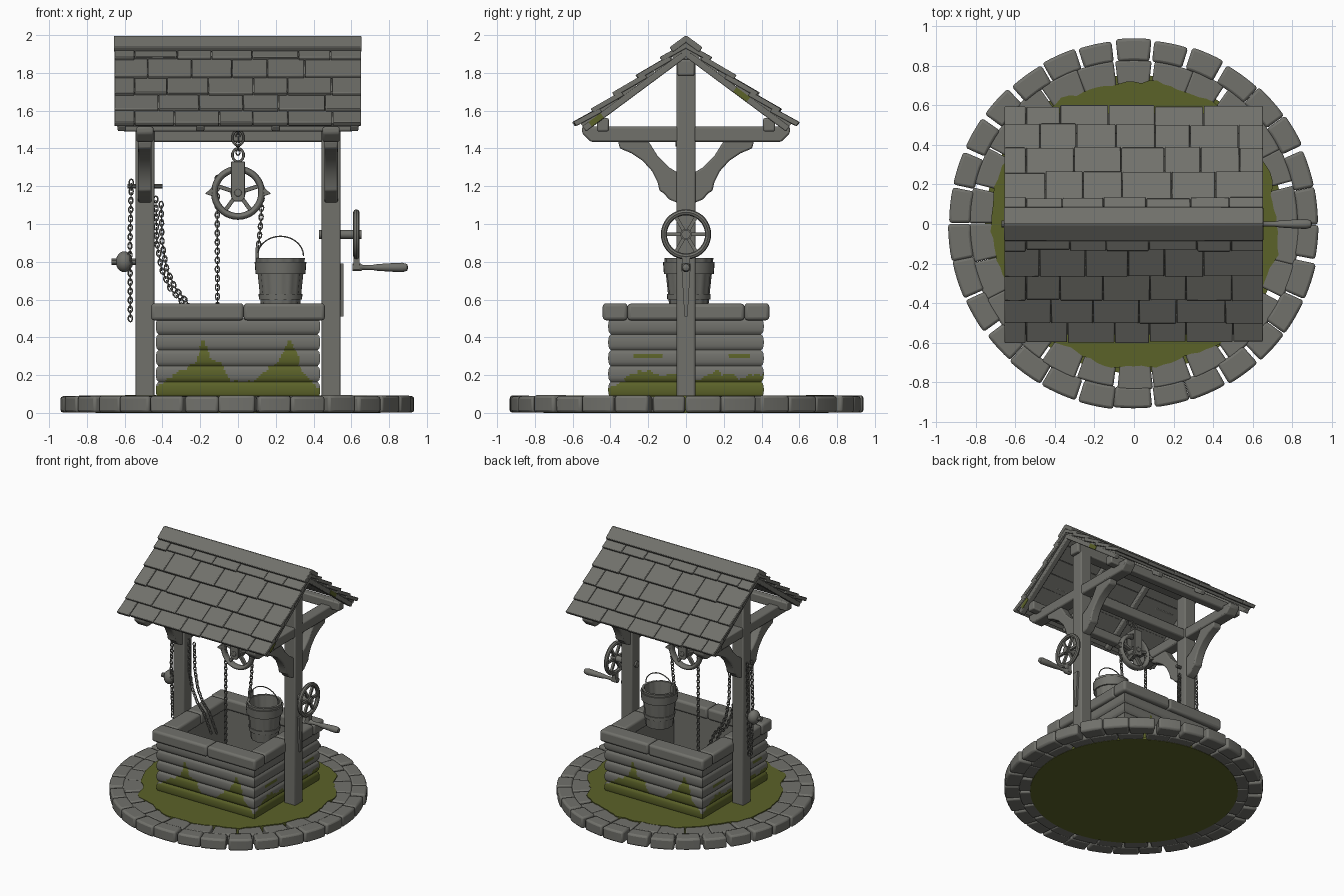
import bpy, bmesh, math, random
from mathutils import Vector, Matrix, Euler, noise

if "Cube" in bpy.data.objects:
    bpy.data.objects.remove(bpy.data.objects["Cube"])
random.seed(4)
pi, sin, cos = math.pi, math.sin, math.cos

def material(name, col):
    m = bpy.data.materials.new(name)
    m.diffuse_color = (*col, 1)
    m.use_nodes = True
    m.node_tree.nodes["Principled BSDF"].inputs["Base Color"].default_value = m.diffuse_color
    return m
GREY = material("weathered grey", (0.165, 0.165, 0.148))
MOSS = material("moss green", (0.105, 0.122, 0.022))

# ---------- helpers ----------
def finish(bm, name, mats=(GREY,), bevel=0.0, seg=2):
    bmesh.ops.recalc_face_normals(bm, faces=bm.faces)
    me = bpy.data.meshes.new(name)
    bm.to_mesh(me); bm.free()
    for m in mats:
        me.materials.append(m)
    ob = bpy.data.objects.new(name, me)
    bpy.context.collection.objects.link(ob)
    if bevel:
        b = ob.modifiers.new("bevel", 'BEVEL')
        b.width, b.segments, b.limit_method = bevel, seg, 'ANGLE'
        b.angle_limit = math.radians(35)

def TRS(loc, rot=(0, 0, 0), s=(1, 1, 1)):
    return Matrix.LocRotScale(Vector(loc), Euler(rot), Vector(s))

def box(bm, lo, hi):
    lo, hi = Vector(lo), Vector(hi)
    bmesh.ops.create_cube(bm, size=1, matrix=TRS((lo + hi) / 2, s=hi - lo))

def prism(bm, pts, vec):
    a = [bm.verts.new(p) for p in pts]
    b = [bm.verts.new(Vector(p) + Vector(vec)) for p in pts]
    bm.faces.new(a); bm.faces.new(b[::-1])
    for i in range(len(a)):
        j = (i + 1) % len(a)
        bm.faces.new((a[i], a[j], b[j], b[i]))

def skin(bm, rings, closed):
    n = len(rings[0])
    for i in range(len(rings) - (0 if closed else 1)):
        p, q = rings[i], rings[(i + 1) % len(rings)]
        for k in range(n):
            bm.faces.new((p[k], p[(k + 1) % n], q[(k + 1) % n], q[k]))
    if not closed:
        bm.faces.new(rings[0]); bm.faces.new(rings[-1][::-1])

def tube(bm, pts, r, ref, n=6, closed=False):
    pts, ref, rings = [Vector(p) for p in pts], Vector(ref).normalized(), []
    for i, p in enumerate(pts):
        a = pts[i - 1] if closed or i else p
        b = pts[(i + 1) % len(pts)] if closed or i < len(pts) - 1 else p
        side = (b - a).normalized().cross(ref)
        rings.append([bm.verts.new(p + r * (cos(2*pi*k/n) * ref + sin(2*pi*k/n) * side)) for k in range(n)])
    skin(bm, rings, closed)

def lathe(bm, prof, n, mat, closed=False, groove=0):
    rings = [[bm.verts.new(mat @ Vector((r * (1 - (groove if k % 4 == 0 else 0)) * cos(2*pi*k/n),
              r * (1 - (groove if k % 4 == 0 else 0)) * sin(2*pi*k/n), h))) for k in range(n)] for r, h in prof]
    skin(bm, rings, closed)

def chain(bm, path, ref, step=0.024):
    path, pos, left = [Vector(p) for p in path], [], 0.0
    for a, b in zip(path, path[1:]):
        L = (b - a).length
        while left < L:
            pos.append((a.lerp(b, left / L), (b - a).normalized()))
            left += step
        left -= L
    for i, (p, t) in enumerate(pos):
        n = Vector(ref).normalized()
        w = t.cross(n)
        if i % 2:
            n, w = w, n
        tube(bm, [p + t * (0.018 * cos(2*pi*k/10)) + w * (0.011 * sin(2*pi*k/10)) for k in range(10)],
             0.004, n, 5, True)

def wheel(bm, mat, R, r, spokes, hub, depth):
    lathe(bm, [(R + r*cos(2*pi*k/8), depth * sin(2*pi*k/8)) for k in range(8)], 36, mat, True)
    lathe(bm, [(hub, -depth), (hub, depth)], 16, mat)
    for k in range(spokes):
        a = 2*pi*k/spokes + pi/2
        bmesh.ops.create_cube(bm, size=1, matrix=mat @ TRS((R/2*cos(a), R/2*sin(a), 0), (0, 0, a), (R, r*1.2, depth)))

# ---------- round stone base ----------
def ring(name, r0, r1, z1, count, bev):
    bm = bmesh.new()
    for k in range(count):
        a0 = 2*pi*(k + random.uniform(-.08, .08)) / count + 0.006
        a1 = 2*pi*(k + 1) / count - 0.006
        ro, zt = r1 + random.uniform(-.008, .006), z1 + random.uniform(-.004, .002)
        angs = [a0 + (a1 - a0) * i / 4 for i in range(5)]
        prism(bm, [(ro*cos(a), ro*sin(a), 0.002) for a in angs] +
              [(r0*cos(a), r0*sin(a), 0.002) for a in angs[::-1]], (0, 0, zt))
    finish(bm, name, bevel=bev)
ring("outer_paving_stones", 0.825, 0.937, 0.09, 30, 0.014)
ring("inner_paving_stones", 0.66, 0.835, 0.087, 26, 0.010)

bm = bmesh.new()
def moss_r(a):
    return 0.72 + 0.05 * noise.noise(Vector((3*cos(a), 3*sin(a), 0))) + 0.02 * noise.noise(Vector((11*cos(a), 11*sin(a), 5)))
prism(bm, [(moss_r(2*pi*k/120)*cos(2*pi*k/120), moss_r(2*pi*k/120)*sin(2*pi*k/120), 0.01) for k in range(120)], (0, 0, 0.083))
lathe(bm, [(0.755, 0.0), (0.755, 0.02)], 64, Matrix())
finish(bm, "mossy_ground", (MOSS,))

# ---------- well walls: grooved courses with moss low down ----------
front = [(-1, .13), (-.9, .17), (-.7, .22), (-.5, .27), (-.43, .4), (-.33, .3), (-.2, .25), (-.1, .17),
         (.2, .17), (.4, .24), (.55, .31), (.63, .39), (.72, .34), (.78, .22), (1, .13)]
sides = [(-1, .12), (-.8, .18), (-.6, .22), (-.2, .2), (.1, .17), (.4, .22), (.7, .19), (1, .21)]
def moss_height(tab, u):
    for (u0, h0), (u1, h1) in zip(tab, tab[1:]):
        if u <= u1:
            return h0 + (h1 - h0) * (u - u0) / (u1 - u0) + 0.025 * noise.noise(Vector((u * 14, h0, 1)))
    return tab[-1][1]
bm = bmesh.new()
NU, NZ, Z0, Z1, X, Y = 80, 40, 0.08, 0.50, 0.435, 0.412
for s in range(4):
    grid = []
    for j in range(NZ + 1):
        z = Z0 + (Z1 - Z0) * j / NZ
        g = 0.014 * (1 - abs(sin(pi * 5 * j / NZ)) ** 0.4)
        row = []
        for i in range(NU + 1):
            u = 2 * i / NU - 1
            x, y = X - g, Y - g
            row.append(bm.verts.new([(u*x, -y, z), (x, u*y, z), (-u*x, y, z), (-x, -u*y, z)][s]))
        grid.append(row)
    for j in range(NZ):
        for i in range(NU):
            f = bm.faces.new((grid[j][i], grid[j][i+1], grid[j+1][i+1], grid[j+1][i]))
            u, z = (2*i + 1) / NU - 1, Z0 + (Z1 - Z0) * (j + .5) / NZ
            streak = s % 2 and .285 < z < .315 and (-.68 < u < -.3 or .55 < u < .82)
            f.material_index = 1 if z < moss_height(sides if s % 2 else front, u) or streak else 0
bmesh.ops.remove_doubles(bm, verts=bm.verts, dist=0.0005)
finish(bm, "well_walls", (GREY, MOSS))
bm = bmesh.new()
for s in (-1, 1):
    box(bm, (-.40, s*.355 - .03, .08), (.40, s*.355 + .03, .5))
    box(bm, (s*.365 - .03, -.38, .08), (s*.365 + .03, .38, .5))
finish(bm, "well_lining")

# rim slabs
bm = bmesh.new()
for s in (-1, 1):
    for a, b in ((-.46, .03), (.03, .46)):
        box(bm, (a, s*.375 - .066, .49), (b, s*.375 + .066, .58))
    for a, b in ((-.31, .0), (.0, .31)):
        box(bm, (s*.39 - .066, a, .49), (s*.39 + .066, b, .578))
finish(bm, "well_rim", bevel=0.018, seg=3)

# ---------- timber frame ----------
bm = bmesh.new()
for s in (-1, 1):
    box(bm, (s*.493 - .05, -.05, .07), (s*.493 + .05, .05, 1.88))
    prism(bm, [(s*.493 - .045, y, z) for y, z in ((-.55, 1.515), (-.55, 1.48), (-.505, 1.435), (.505, 1.435), (.55, 1.48), (.55, 1.515))], (.09, 0, 0))
    box(bm, (-.61, s*.44 - .032, 1.49), (.61, s*.44 + .032, 1.56))     # purlin
    for t in (-1, 1):                                                 # curved brace
        prof = [(.04, 1.27), (.09, 1.30), (.15, 1.36), (.20, 1.44), (.36, 1.44), (.35, 1.40), (.29, 1.375), (.23, 1.335),
                (.18, 1.28), (.15, 1.22), (.14, 1.175), (.12, 1.165), (.09, 1.13), (.04, 1.11)]
        prism(bm, [(s*.493 - .036, t*y, z) for y, z in prof], (.072, 0, 0))
box(bm, (-.57, -.045, 1.785), (.57, .045, 1.87))                       # ridge beam
box(bm, (-.49, -.04, 1.435), (.49, .04, 1.51))                         # tie beam
finish(bm, "timber_frame", bevel=0.009)

# ---------- roof ----------
tilt = math.atan2(0.445, 0.6)
shingles, deck, rafters, patches = [bmesh.new() for _ in range(4)]
for s in (-1, 1):
    down, up = Vector((0, s*cos(tilt), -sin(tilt))), Vector((0, s*sin(tilt), cos(tilt)))
    def slab(bm, x0, x1, d0, d1, n0, n1, lift=0):
        o = Vector((0, 0, 1.985))
        prism(bm, [o + down*d0 + up*(n0 - lift) + Vector((x0, 0, 0)), o + down*d1 + up*n0 + Vector((x0, 0, 0)),
                   o + down*d1 + up*n1 + Vector((x0, 0, 0)), o + down*d0 + up*(n1 - lift) + Vector((x0, 0, 0))], (x1 - x0, 0, 0))
    for r, (d0, d1) in enumerate(((.03, .17), (.15, .33), (.31, .485), (.465, .63), (.61, .748))):
        x = -.657
        while x < .64:
            w = random.uniform(.17, .25) if x > -.65 or r % 2 else .11
            x1 = x + w if x + w < .56 else .654
            j = random.uniform(-.006, .004)
            slab(shingles, x + .002, x1 - .002, d0 - .02, d1 + j, -.027 + j/2, j/2, .022)
            x = x1
    slab(shingles, -.657, .654, -.005, .10, -.02, .012)                # ridge cap
    for k in range(6):
        slab(deck, -.64, .64, .12*k + .002, .12*k + .118, -.05, -.03)
    for x in (-.615, -.2, .2, .615):
        slab(rafters, x - .022, x + .022, 0, .72, -.083, -.048)
    a, b = ((.60, .68), (.37, .46))[s > 0]
    slab(patches, .618, .640, a, b, -.08, -.05)
finish(shingles, "roof_shingles", bevel=0.005)
finish(deck, "roof_boards")
finish(rafters, "roof_rafters", bevel=0.006)
finish(patches, "gable_moss", (MOSS,))

# ---------- pulley ----------
bm = bmesh.new()
wheel(bm, TRS((0, 0, 1.165), (pi/2, 0, 0)), .125, .018, 5, .04, .028)
lathe(bm, [(.02, -.055), (.02, .055)], 12, TRS((0, 0, 1.165), (pi/2, 0, 0)))
for s in (-1, 1):
    prism(bm, [(x, s*.042 - .009, z) for x, z in ((-.036, 1.14), (-.02, 1.12), (.02, 1.12), (.036, 1.14), (.036, 1.33), (-.036, 1.33))], (0, .018, 0))
    prism(bm, [(s*.13, -.02, 1.20), (s*.175, -.02, 1.16), (s*.13, -.02, 1.145)], (0, .04, 0))
box(bm, (-.036, -.05, 1.295), (.036, .05, 1.33))
tube(bm, [(.03*sin(2*pi*k/14), 0, 1.365 + .035*cos(2*pi*k/14)) for k in range(14)], .008, (0, 1, 0), 6, True)
tube(bm, [(.03*sin(2*pi*k/14), -.05, 1.455 + .04*cos(2*pi*k/14)) for k in range(14)], .007, (0, 1, 0), 6, True)
finish(bm, "pulley", bevel=0.004)

# ---------- chains ----------
bm = bmesh.new()
chain(bm, [(0, -.05, 1.49), (0, 0, 1.38)], (1, 0, 0))
chain(bm, [(-.11, 0, 1.24), (-.108, 0, .3)], (0, 1, 0))
chain(bm, [(.13, 0, 1.18), (.12, 0, 1.0), (.105, 0, .85)], (0, 1, 0))
for o in (0, .028):                                                   # slack chain into the well
    chain(bm, [(-.435 + o, o, 1.13 - o), (-.43 + o, o, .9), (-.405 + o, o, .76), (-.36 + o, o, .66), (-.30 + o, o, .59), (-.24 + o, o, .45)], (0, 1, 0))
    chain(bm, [(-.565, o*2 - .028, 1.22), (-.572, o*2 - .028, .9), (-.57, o - .014, .50)], (0, 1, 0))
finish(bm, "chains")

# chain cleat on the left post
bm = bmesh.new()
bmesh.ops.create_uvsphere(bm, u_segments=20, v_segments=12, radius=1, matrix=TRS((-.602, 0, .80), s=(.045, .05, .055)))
lathe(bm, [(.018, -.67), (.018, -.53)], 10, TRS((0, 0, .80), (0, pi/2, 0)))
lathe(bm, [(.012, -.585), (.012, -.40)], 10, TRS((0, 0, 1.20), (0, pi/2, 0)))
finish(bm, "chain_cleat")

# ---------- bucket ----------
bm = bmesh.new()
B = TRS((.225, .015, 0))
lathe(bm, [(.10, .53), (.122, .74), (.13, .82), (.112, .82), (.088, .55), (.088, .545)], 56, B, False, .04)
lathe(bm, [(.117, .735), (.132, .735), (.137, .80), (.12, .80)], 32, B, True)
lathe(bm, [(.10, .60), (.114, .60), (.116, .63), (.10, .63)], 32, B, True)
tube(bm, [(.225 - .122*cos(pi*k/14), .015, .83 + .105*sin(pi*k/14)) for k in range(15)], .004, (0, 1, 0))
box(bm, (.092, -.005, .77), (.112, .035, .875))
finish(bm, "bucket")

# ---------- crank ----------
bm = bmesh.new()
AX = (0, pi/2, 0)
wheel(bm, TRS((.627, 0, .945), AX), .117, .016, 6, .03, .017)
lathe(bm, [(.024, .43), (.024, .655)], 14, TRS((0, 0, .945), AX))
box(bm, (.612, -.02, .76), (.642, .02, .84))
lathe(bm, [(.02, .605), (.02, .65), (.013, .66), (.013, .71), (.018, .74), (.023, .82), (.025, .87), (.018, .895), (.004, .90)],
      16, TRS((0, 0, .77), AX))
prism(bm, [(.54, -.025, .79), (.54, .025, .79), (.54, .008, .51), (.54, -.008, .51)], (.018, 0, 0))
finish(bm, "crank")

# smooth shading with sharp edges kept
for ob in bpy.data.objects:
    ob.select_set(True)
    bpy.context.view_layer.objects.active = ob
bpy.ops.object.shade_smooth_by_angle(angle=math.radians(35))
